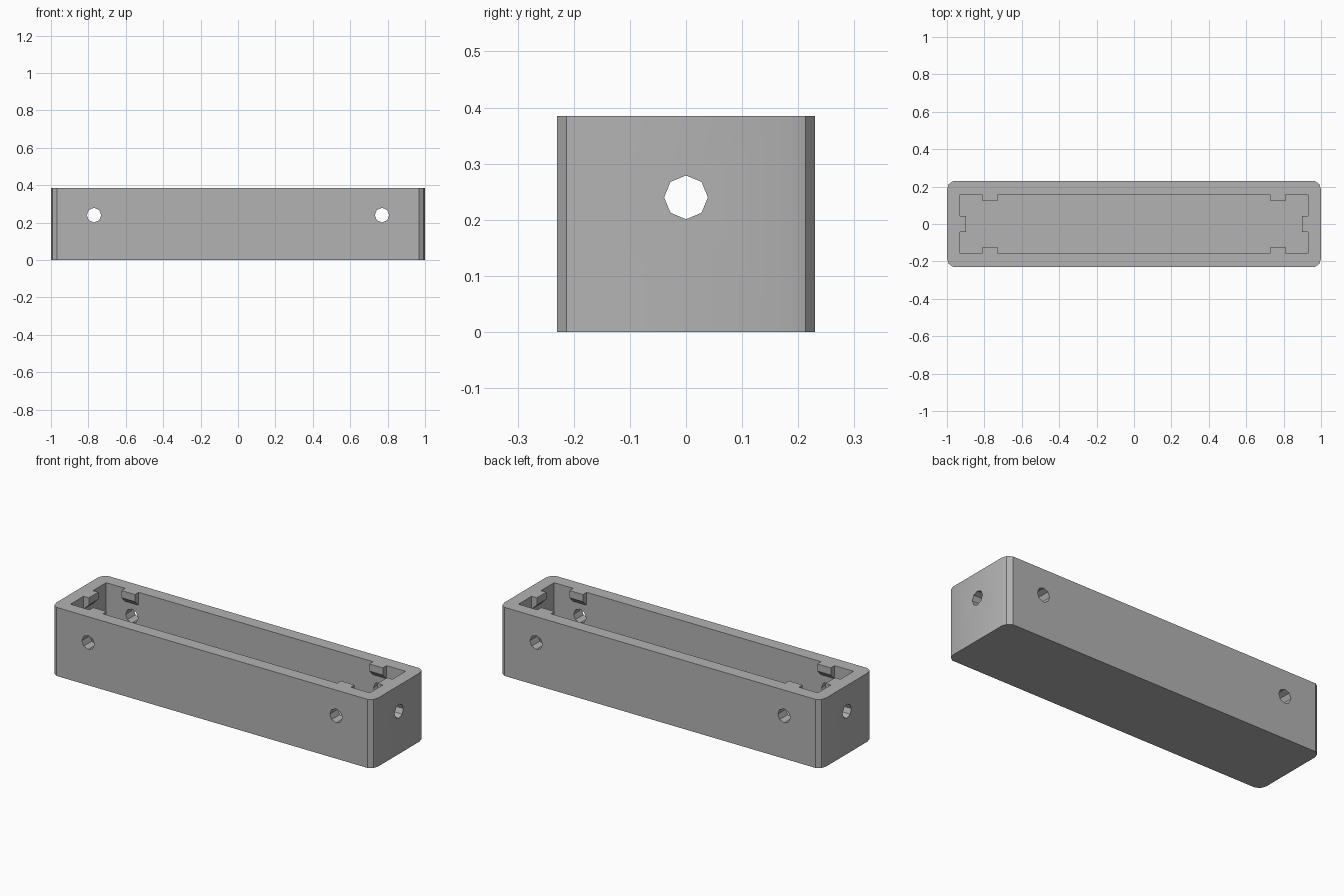
import bpy, bmesh, math
from mathutils import Matrix, Vector

cube = bpy.data.objects.get("Cube")
if cube:
    bpy.data.objects.remove(cube, do_unlink=True)

HX, HY, H = 1.0, 0.23, 0.385       # outer half sizes and height
CX, CY, FLOOR = 0.93, 0.158, 0.07  # cavity half sizes and floor level
R = 0.048                          # corner radius
HOLE_R, HOLE_Z, HOLE_X = 0.039, 0.24, 0.77
TAB, LIP, OVER = 0.033, 0.04, 0.1  # tab reach, lip height, cutter overshoot

grey = bpy.data.materials.new("grey plastic")
grey.use_nodes = True
grey.diffuse_color = (0.45, 0.45, 0.45, 1)
grey.node_tree.nodes["Principled BSDF"].inputs["Base Color"].default_value = grey.diffuse_color


def finish(name, bm):
    bmesh.ops.recalc_face_normals(bm, faces=bm.faces)
    mesh = bpy.data.meshes.new(name)
    bm.to_mesh(mesh)
    bm.free()
    mesh.materials.append(grey)
    obj = bpy.data.objects.new(name, mesh)
    bpy.context.scene.collection.objects.link(obj)
    return obj


def prism(name, points, direction):
    bm = bmesh.new()
    face = bm.faces.new([bm.verts.new(p) for p in points])
    out = bmesh.ops.extrude_face_region(bm, geom=[face])
    verts = [g for g in out["geom"] if isinstance(g, bmesh.types.BMVert)]
    bmesh.ops.translate(bm, verts=verts, vec=direction)
    return finish(name, bm)


def hole(name, axis, x, length):
    bm = bmesh.new()
    turn = Matrix.Rotation(math.pi / 2, 4, axis)
    bmesh.ops.create_cone(bm, cap_ends=True, segments=8, radius1=HOLE_R,
                          radius2=HOLE_R, depth=length,
                          matrix=Matrix.Translation((x, 0, HOLE_Z)) @ turn)
    return finish(name, bm)


def tab(name, centre, inward, half_width):
    # Side profile: flat lip on top, sloped support below
    inward, centre = Vector(inward), Vector(centre)
    side = Vector((-inward.y, inward.x, 0))
    low = H - LIP - TAB
    profile = [(-OVER, H + 2 * OVER), (TAB, H + 2 * OVER), (TAB, H - LIP),
               (0, low), (-OVER, low)]
    pts = [centre + inward * d - side * half_width + Vector((0, 0, z)) for d, z in profile]
    return prism(name, pts, side * half_width * 2)


def subtract(target, cutters):
    for c in cutters:
        c.hide_render = True
        mod = target.modifiers.new(c.name, "BOOLEAN")
        mod.operation, mod.solver, mod.object = "DIFFERENCE", "EXACT", c
    bpy.context.view_layer.update()
    dg = bpy.context.evaluated_depsgraph_get()
    mesh = bpy.data.meshes.new_from_object(target.evaluated_get(dg))
    target.modifiers.clear()
    target.data = mesh
    for c in cutters:
        bpy.data.objects.remove(c, do_unlink=True)


# Outer body: rectangle with faceted ten-sided corners
c36, s36 = math.cos(math.pi / 5), math.sin(math.pi / 5)
c72, s72 = math.cos(math.pi / 2.5), math.sin(math.pi / 2.5)
quarter = [(HX - R + R * c, HY - R * s72 + R * s) for c, s in ((1, 0), (c36, s36), (c72, s72))]
outline = []
for sx, sy in ((1, 1), (-1, 1), (-1, -1), (1, -1)):
    corner = [(x * sx, y * sy, 0) for x, y in quarter]
    outline += corner if sx * sy > 0 else corner[::-1]
body = prism("box_body", outline, (0, 0, H))

# Cavity, leaving hooked tabs on the walls
cavity = prism("cavity_cutter", [(CX, CY, FLOOR), (-CX, CY, FLOOR),
                                 (-CX, -CY, FLOOR), (CX, -CY, FLOOR)], (0, 0, H - FLOOR + OVER))
tabs = []
for s in (1, -1):
    tabs.append(tab("end_tab", (s * CX, 0, 0), (-s, 0, 0), 0.042))
    for t in (1, -1):
        tabs.append(tab("side_tab", (s * HOLE_X, t * CY, 0), (0, -t, 0), 0.042))
subtract(cavity, tabs)

# Octagonal through holes in the long sides and the ends
holes = [hole("side_hole", "X", s * HOLE_X, 1) for s in (1, -1)]
holes.append(hole("end_hole", "Y", 0, 3))
subtract(body, [cavity] + holes)

bpy.ops.object.select_all(action="DESELECT")
body.select_set(True)
bpy.context.view_layer.objects.active = body
bpy.ops.object.shade_smooth_by_angle(angle=math.radians(30))
